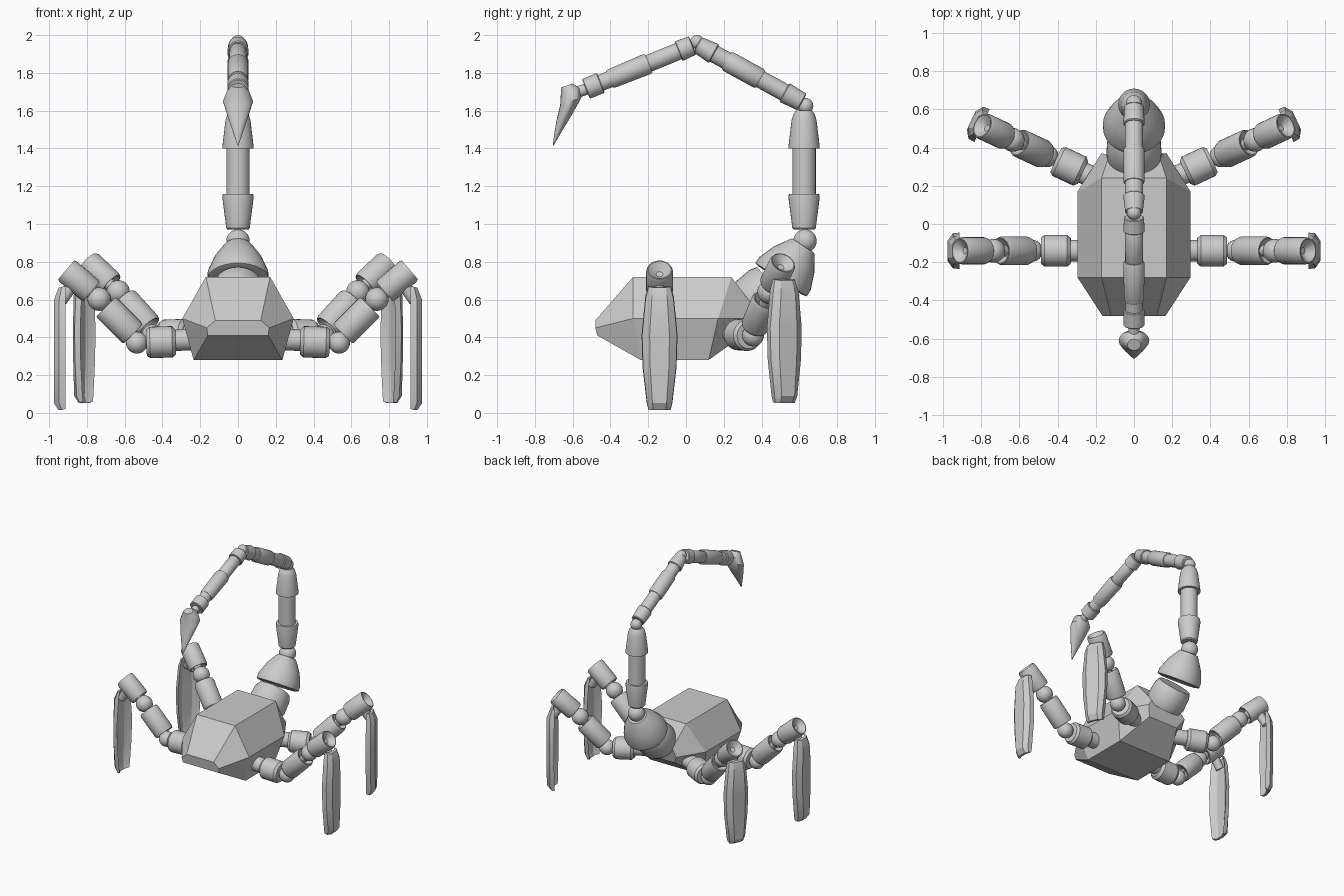
import bpy, bmesh, math
from mathutils import Vector, Matrix

if "Cube" in bpy.data.objects:
    bpy.data.objects.remove(bpy.data.objects["Cube"])

grey = bpy.data.materials.new("plain grey")
grey.diffuse_color = (0.6, 0.6, 0.6, 1)
grey.use_nodes = True
grey.node_tree.nodes["Principled BSDF"].inputs["Base Color"].default_value = grey.diffuse_color


def finish(name, bm, matrix=None, angle=30):
    if matrix:
        bm.transform(matrix)
    bmesh.ops.recalc_face_normals(bm, faces=bm.faces)
    me = bpy.data.meshes.new(name)
    bm.to_mesh(me)
    bm.free()
    me.materials.append(grey)
    ob = bpy.data.objects.new(name, me)
    bpy.context.collection.objects.link(ob)
    bpy.ops.object.select_all(action='DESELECT')
    ob.select_set(True)
    bpy.context.view_layer.objects.active = ob
    bpy.ops.object.shade_smooth_by_angle(angle=math.radians(angle))
    return ob


def loft(rings):
    """Skin closed rings of points and cap both ends."""
    bm = bmesh.new()
    vs = [[bm.verts.new(p) for p in ring] for ring in rings]
    n = len(vs[0])
    for a, b in zip(vs, vs[1:]):
        for i in range(n):
            j = (i + 1) % n
            bm.faces.new((a[i], a[j], b[j], b[i]))
    bm.faces.new(vs[0][::-1])
    bm.faces.new(vs[-1])
    return bm


def tube(name, a, b, profile, matrix=None, sides=28):
    """Turned part from a to b; profile is (fraction along, radius)."""
    a, b = Vector(a), Vector(b)
    q = (b - a).to_track_quat('Z', 'Y')
    rings = []
    for t, r in profile:
        rings.append([a.lerp(b, t) + q @ Vector((r * math.cos(k), r * math.sin(k), 0))
                      for k in (2 * math.pi * i / sides for i in range(sides))])
    return finish(name, loft(rings), matrix)


def ball(name, c, r, matrix=None):
    bm = bmesh.new()
    bmesh.ops.create_uvsphere(bm, u_segments=24, v_segments=14, radius=r)
    bm.transform(Matrix.Translation(c))
    return finish(name, bm, matrix)


# Body: faceted hull, each section is bottom edge, widest edge, top edge
sections = [
    [(.16, -.47, .41), (.165, -.48, .45), (.12, -.48, .49)],
    [(.235, -.24, .28), (.295, -.28, .50), (.17, -.28, .72)],
    [(.235, .12, .28), (.295, .17, .50), (.17, .24, .72)],
    [(.13, .33, .43), (.17, .37, .50), (.13, .36, .56)],
]
hull = loft([s + [(-x, y, z) for x, y, z in reversed(s)] for s in sections])
finish("body", hull, angle=22)

# Tail root
tube("tail_collar", (0, .33, .56), (0, .46, .68),
     [(0, .13), (.25, .145), (.8, .14), (1, .125)])
tube("tail_root", (0, .50, .70), (0, .62, .885),
     [(0, .14), (.03, .162), (.2, .162), (.6, .128), (.93, .082), (1, .07)])
ball("tail_root_joint", (0, .63, .91), .062)

# Upright tail section: flared sleeve, shaft, mirrored sleeve
tube("tail_lower_sleeve", (0, .625, .97), (0, .625, 1.16),
     [(0, .055), (.04, .062), (.9, .083), (1, .08)])
tube("tail_shaft", (0, .625, 1.14), (0, .625, 1.42), [(0, .062), (1, .062)])
tube("tail_upper_sleeve", (0, .625, 1.40), (0, .625, 1.60),
     [(0, .083), (.04, .083), (.75, .066), (.92, .055), (1, .042)])
ball("tail_upper_joint", (0, .632, 1.625), .042)

# Two sloping tail sections made of stepped sleeves
def sleeve_run(name, a, b, steps):
    a, b = Vector(a), Vector(b)
    for i, (t0, t1, r0, r1) in enumerate(steps):
        tube(f"{name}_sleeve_{i + 1}", a.lerp(b, t0), a.lerp(b, t1),
             [(0, r0 - .005), (.05, r0), (.95, r1), (1, r1 - .005)])


sleeve_run("tail_rear", (0, .615, 1.645), (0, .06, 1.95),
           [(0, .17, .05, .056), (.16, .41, .047, .047), (.40, .72, .056, .056),
            (.71, .85, .047, .047), (.84, 1, .056, .046)])
ball("tail_peak_joint", (0, .058, 1.963), .037)
sleeve_run("tail_front", (0, .035, 1.945), (0, -.53, 1.715),
           [(0, .13, .052, .056), (.12, .42, .046, .046), (.41, .78, .056, .052),
            (.77, .87, .044, .044), (.86, 1, .056, .056)])
tube("stinger_pin", (0, -.51, 1.72), (0, -.60, 1.69), [(0, .03), (1, .03)])

# Stinger: curved drop ending in a point
drop = [(-.632, 1.733, .035, .03), (-.61, 1.70, .06, .053), (-.61, 1.65, .08, .056),
        (-.642, 1.57, .055, .042), (-.675, 1.49, .028, .022), (-.703, 1.415, .002, .002)]
finish("stinger", loft([[(rx * math.cos(k), y + ry * math.sin(k), z + .35 * ry * math.sin(k) * (rx > .01))
                         for k in (math.pi * i / 10 for i in range(20))]
                        for y, z, rx, ry in drop]), angle=40)


# Legs: built pointing along +x, then placed by a matrix
def leg(name, m):
    def cup(part, a, b, r):
        tube(f"{name}_{part}", a, b,
             [(.2, r * .25), (.06, r * .7), (0, r * .85), (0, r * .92), (.08, r),
              (.92, r), (1, r * .92), (1, r * .85), (.94, r * .7), (.8, r * .25)], m)

    tube(f"{name}_hip_pin", (.2, 0, .40), (.36, 0, .39), [(0, .06), (1, .055)], m)
    tube(f"{name}_hip", (.33, 0, .385), (.485, 0, .38),
         [(0, .065), (.12, .083), (.88, .083), (1, .07)], m)
    tube(f"{name}_hip_rod", (.46, 0, .38), (.56, 0, .385), [(0, .032), (1, .032)], m)
    ball(f"{name}_lower_joint", (.535, 0, .38), .058, m)
    cup("lower_arm", (.555, 0, .425), (.70, 0, .57), .075)
    tube(f"{name}_arm_rod", (.64, 0, .51), (.82, 0, .685), [(0, .03), (1, .03)], m)
    ball(f"{name}_upper_joint", (.735, 0, .61), .062, m)
    cup("upper_arm", (.775, 0, .65), (.91, 0, .765), .071)

    # Blade foot: tapered channel, (z, half width, outer depth scale)
    rings = []
    for z, w, d in [(.68, .06, .6), (.62, .076, 1), (.42, .095, 1), (.25, .09, 1),
                    (.06, .068, 1), (.02, .06, .6)]:
        x = .912
        half = [(x, w), (x + .035 * d, .97 * w), (x + .063 * d, .55 * w)]
        inner = [(x + .033 * d, .45 * w), (x + .012 * d, .85 * w)]
        outline = half + [(u, -v) for u, v in reversed(half)]
        outline += [(u, -v) for u, v in reversed(inner)] + inner
        rings.append([(u, v, z - (.25 * (u - x) if z > .6 else -.3 * abs(u - x - .03) if z < .03 else 0))
                      for u, v in outline])
    finish(f"{name}_blade", loft(rings), m, angle=25)
    # Bracket between upper arm and blade
    tube(f"{name}_blade_pin", (.87, 0, .70), (.935, 0, .60), [(0, .035), (1, .03)], m)


for side, sx in (("right", 1), ("left", -1)):
    flip = Matrix.Diagonal((sx, 1, 1, 1))
    leg(f"front_{side}_leg", flip @ Matrix.Translation((0, -.14, -.008)))
    leg(f"rear_{side}_leg", flip @ Matrix.Translation((-.032, .129, .03))
        @ Matrix.Rotation(math.radians(25), 4, 'Z'))
